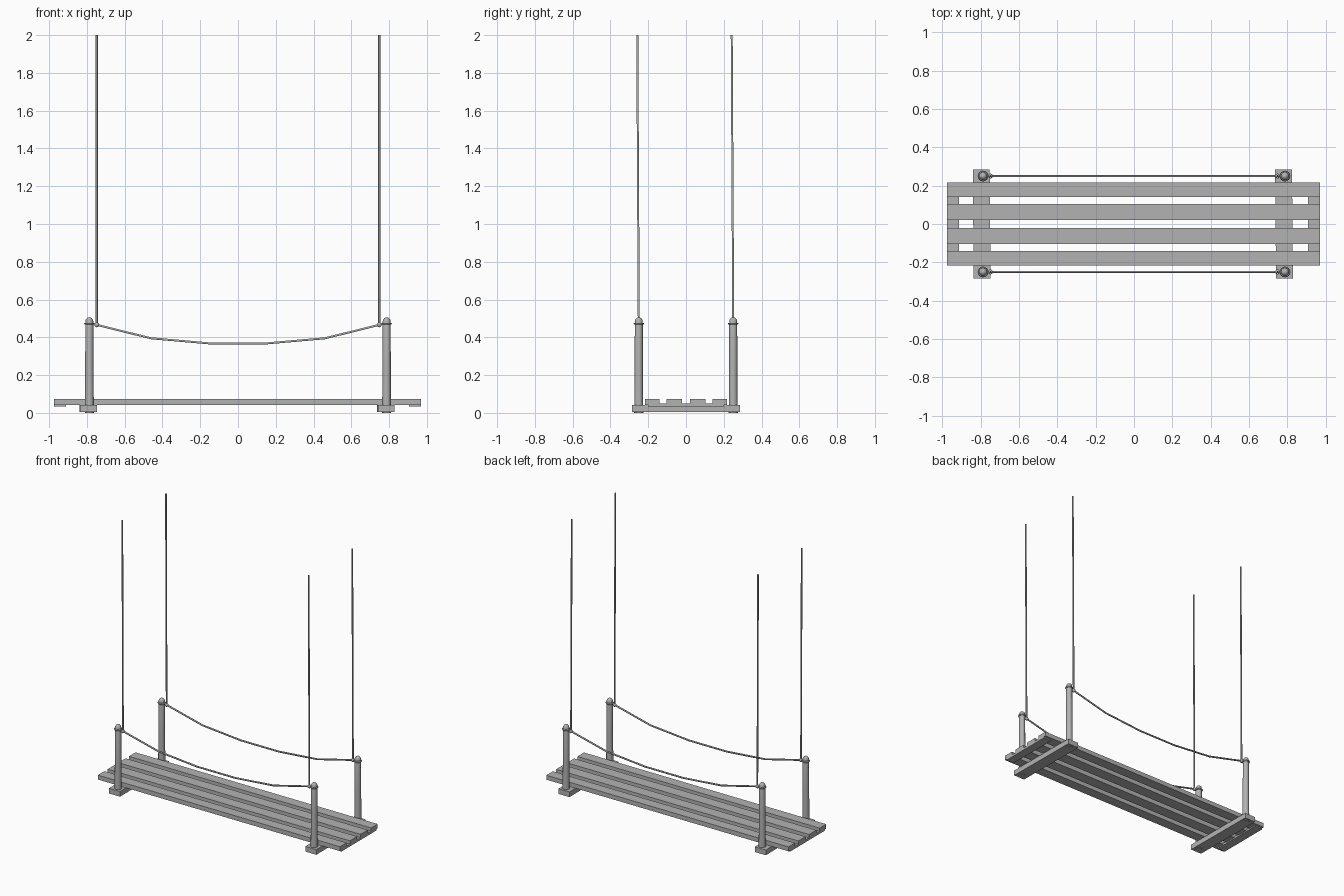
import bpy
import math

cube = bpy.data.objects.get("Cube")
if cube:
    bpy.data.objects.remove(cube, do_unlink=True)

# Single grey material
grey = bpy.data.materials.new("plain grey")
grey.use_nodes = True
grey.diffuse_color = (0.45, 0.45, 0.45, 1)
bsdf = grey.node_tree.nodes["Principled BSDF"]
bsdf.inputs["Base Color"].default_value = (0.45, 0.45, 0.45, 1)


def finish(name, smooth=False):
    ob = bpy.context.object
    ob.name = name
    ob.data.materials.append(grey)
    if smooth:
        bpy.ops.object.shade_smooth_by_angle(angle=math.radians(40))
    return ob


def box(name, lo, hi, turn=0):
    centre = [(a + b) / 2 for a, b in zip(lo, hi)]
    bpy.ops.mesh.primitive_cube_add(size=1, location=centre, rotation=(0, 0, turn))
    ob = finish(name)
    ob.scale = [b - a for a, b in zip(lo, hi)]


def lathe(name, profile, x, y, sides=12):
    """Turn a (radius, height) profile around a vertical axis."""
    verts, faces = [], []
    for r, z in profile:
        for i in range(sides):
            a = 2 * math.pi * i / sides
            verts.append((r * math.cos(a), r * math.sin(a), z))
    for k in range(len(profile) - 1):
        for i in range(sides):
            j = (i + 1) % sides
            faces.append((k * sides + i, k * sides + j,
                          (k + 1) * sides + j, (k + 1) * sides + i))
    faces.append(tuple(reversed(range(sides))))
    faces.append(tuple(range(len(verts) - sides, len(verts))))
    mesh = bpy.data.meshes.new(name)
    mesh.from_pydata(verts, [], faces)
    ob = bpy.data.objects.new(name, mesh)
    bpy.context.collection.objects.link(ob)
    ob.location = (x, y, 0)
    bpy.ops.object.select_all(action="DESELECT")
    bpy.context.view_layer.objects.active = ob
    ob.select_set(True)
    finish(name, True)


def rope(name, points, radius):
    curve = bpy.data.curves.new(name, "CURVE")
    curve.dimensions = "3D"
    curve.bevel_depth = radius
    curve.bevel_resolution = 1
    curve.use_fill_caps = True
    spline = curve.splines.new("POLY")
    spline.points.add(len(points) - 1)
    for p, co in zip(spline.points, points):
        p.co = (*co, 1)
    curve.materials.append(grey)
    bpy.context.collection.objects.link(bpy.data.objects.new(name, curve))


# Deck planks
for n, (a, b) in enumerate([(-0.216, -0.141), (-0.103, -0.02),
                            (0.02, 0.103), (0.141, 0.216)]):
    box(f"deck_plank_{n + 1}", (-0.974, a, 0.042), (0.97, b, 0.074))

# Cross beams under the posts and thin cleats at the deck ends
box("right_cross_beam", (-0.838, -0.285, 0.004), (-0.75, 0.285, 0.042), 0.008)
box("left_cross_beam", (0.738, -0.285, 0.004), (0.826, 0.285, 0.042), 0.008)
box("right_end_cleat", (-0.974, -0.2, 0.033), (-0.911, 0.2, 0.05))
box("left_end_cleat", (0.906, -0.2, 0.033), (0.97, 0.2, 0.05))

# Round post with a domed top
post = [(0.024, 0.0), (0.022, 0.25), (0.021, 0.484)]
post += [(0.021 * math.cos(a), 0.484 + 0.022 * math.sin(a))
         for a in (math.radians(d) for d in (25, 50, 72, 86))]

for side, sx in (("right", -1), ("left", 1)):
    for end, sy in (("front", -1), ("back", 1)):
        tag = f"{end}_{side}"
        x, y = sx * 0.787, sy * 0.25
        lathe(f"{tag}_post", post, x, y)
        # Rope loop around the post and the knot beside it
        bpy.ops.mesh.primitive_torus_add(location=(x, y, 0.472), major_radius=0.022,
                                         minor_radius=0.006, major_segments=16,
                                         minor_segments=6)
        finish(f"{tag}_rope_loop", True)
        knot_x = sx * 0.748
        bpy.ops.mesh.primitive_uv_sphere_add(segments=10, ring_count=6, radius=0.013,
                                             location=(knot_x, y, 0.466))
        finish(f"{tag}_knot", True)
        rope(f"{tag}_hanging_rope",
             [(knot_x, y, 0.466), (knot_x, y - 0.008, 2.0)], 0.006)

# Sagging hand ropes
half = [(0.748, 0.466), (0.46, 0.395), (0.152, 0.368)]
sag = [(-x, z) for x, z in half] + half[::-1]
for end, y in (("front", -0.25), ("back", 0.25)):
    rope(f"{end}_hand_rope", [(x, y, z) for x, z in sag], 0.006)
